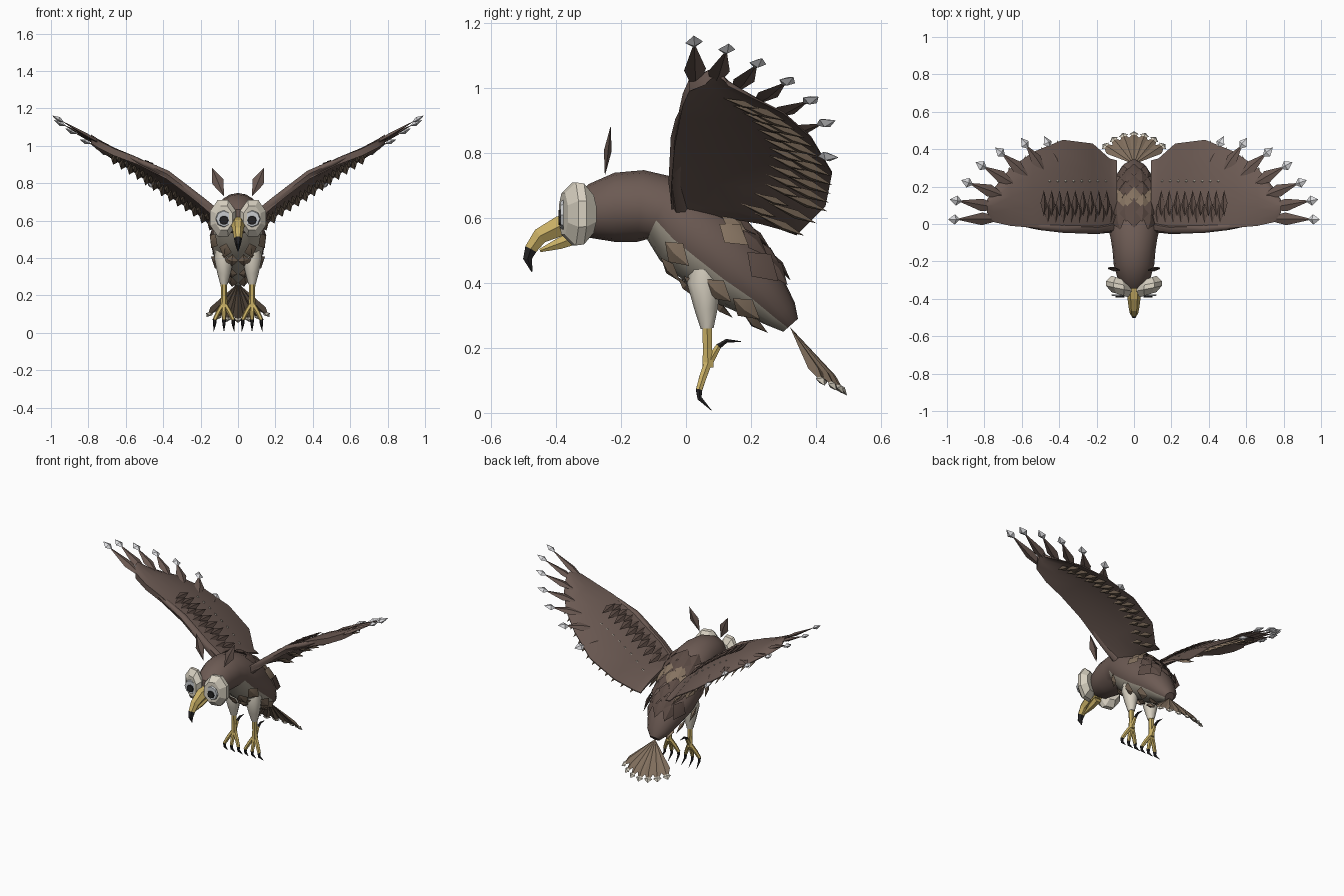
import bpy, bmesh, math
from mathutils import Vector as V

if "Cube" in bpy.data.objects:
    bpy.data.objects.remove(bpy.data.objects["Cube"])

def mat(name, r, g, b):
    m = bpy.data.materials.new(name)
    m.diffuse_color = (r, g, b, 1)
    m.use_nodes = True
    m.node_tree.nodes["Principled BSDF"].inputs["Base Color"].default_value = m.diffuse_color
    return m

BROWN = mat("brown", .150, .103, .087)
DARK = mat("dark_brown", .105, .070, .058)
TAN = mat("tan", .235, .170, .118)
STONE = mat("belly_stone", .40, .36, .29)
CREAM = mat("cream", .68, .63, .53)
YELLOW = mat("yellow", .58, .43, .13)
BLACK = mat("black", .018, .017, .018)
SILVER = mat("silver", .72, .72, .74)
GREY = mat("eye_grey", .58, .60, .62)

def finish(name, bm, mats, smooth=None, mirror=False):
    """smooth: None for flat faces, else the sharp-edge angle in degrees."""
    bmesh.ops.recalc_face_normals(bm, faces=bm.faces[:])
    me = bpy.data.meshes.new(name)
    bm.to_mesh(me)
    bm.free()
    ob = bpy.data.objects.new(name, me)
    bpy.context.collection.objects.link(ob)
    for m in mats:
        me.materials.append(m)
    if smooth:
        bpy.ops.object.select_all(action='DESELECT')
        ob.select_set(True)
        bpy.context.view_layer.objects.active = ob
        bpy.ops.object.shade_smooth_by_angle(angle=math.radians(smooth))
    if mirror:
        mod = ob.modifiers.new("mirror", 'MIRROR')
        mod.use_mirror_merge = False
    return ob

def loft(bm, rings, rule=lambda i, k: 0):
    """Skin closed rings of points and cap both ends."""
    vs = [[bm.verts.new(p) for p in r] for r in rings]
    n = len(vs[0])
    for i in range(len(vs) - 1):
        for k in range(n):
            f = bm.faces.new((vs[i][k], vs[i][(k + 1) % n], vs[i + 1][(k + 1) % n], vs[i + 1][k]))
            f.material_index = rule(i, k)
    for i, r in ((0, vs[0]), (len(vs) - 2, vs[-1])):
        bm.faces.new(r).material_index = rule(i, 0)

def tube(bm, pts, radii, sides=6, ref=(1, 0, 0), rule=lambda i, k: 0):
    pts = [V(p) for p in pts]
    rings = []
    for i, p in enumerate(pts):
        t = (pts[min(i + 1, len(pts) - 1)] - pts[max(i - 1, 0)]).normalized()
        u = V(ref)
        u = (u - t * u.dot(t)).normalized()
        w = t.cross(u)
        rings.append([p + (u * math.cos(a) + w * math.sin(a)) * radii[i]
                      for a in (2 * math.pi * k / sides for k in range(sides))])
    loft(bm, rings, rule)

def feather(bm, base, tip, normal, width, m=0, mid=.5, thick=.008):
    """Flat diamond with a raised centre."""
    base, tip, n = V(base), V(tip), V(normal)
    d = (tip - base).normalized()
    side = d.cross(n).normalized()
    n = side.cross(d)
    c = base.lerp(tip, mid)
    b, t, l, r, u, o = [bm.verts.new(p) for p in (
        base, tip, c - side * width / 2, c + side * width / 2, c + n * thick, c - n * thick)]
    for e in (u, o):
        for q in ((b, l), (l, t), (t, r), (r, b)):
            bm.faces.new((*q, e)).material_index = m

# body and neck: top point, bottom point, half width of each ring
BODY = [(-.345, .66, -.345, .57, .05), (-.30, .705, -.30, .54, .085), (-.22, .74, -.22, .527, .108),
        (-.13, .748, -.15, .527, .115), (-.03, .725, -.12, .535, .125), (.05, .685, -.08, .47, .14),
        (.12, .635, -.01, .41, .145), (.20, .56, .08, .345, .14), (.28, .455, .17, .305, .11),
        (.335, .34, .25, .27, .07), (.345, .29, .30, .25, .03)]

def lerp_row(rows, t):
    i = max(0, min(int(t), len(rows) - 2))
    return [a + (b - a) * (t - i) for a, b in zip(rows[i], rows[i + 1])]

def body_pt(t, a):
    yt, zt, yb, zb, w = lerp_row(BODY, t)
    c, h = V((0, (yt + yb) / 2, (zt + zb) / 2)), V((0, (yt - yb) / 2, (zt - zb) / 2))
    return c + h * math.cos(a) + V((w * math.sin(a), 0, 0)), c

N = 16
bm = bmesh.new()
loft(bm, [[body_pt(i, 2 * math.pi * k / N)[0] for k in range(N)] for i in range(len(BODY))],
     lambda i, k: int(i >= 4 and math.cos(2 * math.pi * (k + .5) / N) < -.5))
finish("body", bm, [BROWN, STONE], 45)

def body_feather(bm, t, a, length, width, m, lift):
    p, c = body_pt(t, a)
    d = (body_pt(t + .2, a)[0] - body_pt(t - .2, a)[0]).normalized()
    n = p - c
    n = (n - d * n.dot(d)).normalized()
    feather(bm, p - d * length / 2 + n * .004, p + d * length / 2 + n * lift, n, width, m, .45, .012)

# breast and flank feathers
bm = bmesh.new()
for t, a, l, m in [(5.4, 2.15, .105, 0), (5.5, 2.7, .095, 0), (6.4, 2.65, .095, 0), (7, 2.25, .105, 0),
                   (8, 2.3, .105, 0), (8.6, 2.8, .09, 0), (7.7, 1.0, .13, 1), (6.6, .95, .11, 0),
                   (6.2, 2.95, .08, 0), (7.4, 2.9, .08, 0)]:
    body_feather(bm, t, a, l, l * .8, m, .025)
finish("flank_feathers", bm, [TAN, DARK], 30, True)

# back scales in staggered rows
bm = bmesh.new()
for j in range(9):
    for a in ((0, .6) if j % 2 == 0 else (.3,)):
        body_feather(bm, 4.7 + j * .42, a, .11, .08, int(j in (3, 4)), .014)
finish("back_scales", bm, [DARK, TAN], 30, True)

# wings: x, leading y and z, trailing y and z
WING = [(.09, -.035, .61, .34, .55), (.13, -.045, .65, .35, .56), (.22, -.045, .72, .43, .64),
        (.38, -.035, .84, .45, .74), (.54, -.02, .92, .385, .85), (.66, -.01, .965, .30, .925),
        (.75, .01, 1.01, .19, .98), (.785, .06, 1.03, .13, 1.01)]

def wing_pt(row, s, side):
    x, yl, zl, yt, zt = row
    z = zl + (zt - zl) * s + .105 * s * (1 - s)
    return V((x, yl + (yt - yl) * s, z + side * (.016 * (1 - s) + .003)))

def wing_row(x):
    i = max(k for k in range(len(WING) - 1) if WING[k][0] <= x)
    return lerp_row(WING, i + (x - WING[i][0]) / (WING[i + 1][0] - WING[i][0]))

def on_wing(x, y, side=1):
    r = wing_row(x)
    return wing_pt(r, (y - r[1]) / (r[3] - r[1]), side)

S = [0, .12, .3, .5, .7, .87, 1]
bm = bmesh.new()
loft(bm, [[wing_pt(r, s, 1) for s in S] + [wing_pt(r, s, -1) for s in S[::-1]] for r in WING])
finish("wing", bm, [BROWN], 45, True)

# leading edge arm
bm = bmesh.new()
tube(bm, [(.07, -.01, .60), (.2, -.03, .71), (.38, -.025, .85), (.5, -.015, .905), (.62, -.005, .955)],
     [.03, .024, .022, .018, .004], 6, (0, 1, 0))
finish("wing_arm", bm, [BROWN], 60, True)

# primary flight feathers with pale tips
UP = (-.6, -.1, .8)
bm = bmesh.new()
for base, tip in [((.68, .03), (.955, .025, 1.14)), ((.69, .08), (.945, .125, 1.118)),
                  ((.67, .14), (.885, .22, 1.075)), ((.62, .20), (.81, .31, 1.02)),
                  ((.55, .24), (.71, .38, .962)), ((.47, .27), (.58, .425, .892)),
                  ((.38, .27), (.46, .43, .79))]:
    b, t = on_wing(*base, 0), V(tip)
    d = (t - b).normalized()
    feather(bm, b, t, UP, .068, 0, .48, .011)
    feather(bm, t - d * .03, t + d * .045, UP, .055, 1, .45, .014)
finish("primary_feathers", bm, [BROWN, SILVER], 30, True)

# upper coverts, and a row of tiny pale quill tips
bm = bmesh.new()
for row, (y0, y1) in enumerate([(.005, .11), (.04, .18)]):
    for i in range(9):
        x = .125 + .042 * i + .021 * row
        o = V((0, 0, .006 + .004 * row))
        feather(bm, on_wing(x, y0) + o, on_wing(x, y1) + o * 1.5, UP, .045, 0, .5, .008)
for i in range(8):
    p = on_wing(.15 + .043 * i, .23)
    feather(bm, p - V((.008, 0, 0)), p + V((.008, 0, .01)), (0, 0, 1), .014, 1, .5, .005)
finish("upper_coverts", bm, [DARK, CREAM], 30, True)

# tan feathers along the underside of the trailing edge
bm = bmesh.new()
for i in range(13):
    x = .14 + .043 * i
    yt = wing_row(x)[3]
    feather(bm, on_wing(x, yt - .15, -1), on_wing(x, yt, -1) + V((.012, .005, -.02)), UP, .042, 0, .6, .008)
    feather(bm, on_wing(x + .02, yt - .19, -1), on_wing(x + .02, yt - .08, -1) + V((.01, 0, -.016)),
            UP, .036, 0, .6, .008)
finish("under_coverts", bm, [TAN], 30, True)

# tail: cupped fan with cream tips
bm = bmesh.new()
root, down, nrm = V((0, .32, .265)), V((0, .64, -.768)), V((0, .768, .64))
for i in range(-3, 4):
    a = math.radians(13 * i)
    d = V((math.sin(a), 0, 0)) + down * math.cos(a) - nrm * (.014 * i * i)
    d.normalize()
    tip = root + d * (.27 - .002 * abs(i))
    n = nrm + V((.2 * i, 0, 0))
    feather(bm, root, tip, n, .066, 0, .76, .012)
    feather(bm, tip - d * .042, tip + d * .005, n, .05, 1, .5, .011)
finish("tail", bm, [TAN, CREAM], 30)

# facial discs: faceted plates with a wide rim
bm = bmesh.new()
rings = []
for y, r, x in [(-.378, .66, .075), (-.345, 1, .08), (-.32, .97, .083), (-.29, .6, .08)]:
    rings.append([V((x + .074 * r * math.cos(a), y + .015 * math.cos(a), .613 + .105 * r * math.sin(a)))
                  for a in (math.pi * (k + .5) / 4 for k in range(8))])
loft(bm, rings)
finish("facial_disc", bm, [CREAM], None, True)

# eyes: thin plates
for name, r, y, z, m in [("eye", .046, -.382, .61, GREY), ("pupil", .025, -.389, .602, BLACK)]:
    bm = bmesh.new()
    tube(bm, [(.075, y + .005, z), (.075, y - .004, z)], [r, r * .9], 8)
    finish(name, bm, [m], None, True)

# ear tufts
bm = bmesh.new()
feather(bm, (.075, -.25, .73), (.14, -.232, .885), (0, -1, 0), .065, 0, .5, .012)
finish("ear_tuft", bm, [BROWN], 30, True)

# beak with dark hook
bm = bmesh.new()
tube(bm, [(0, -.33, .585), (0, -.39, .575), (0, -.45, .545), (0, -.478, .505), (0, -.488, .475), (0, -.475, .435)],
     [.042, .036, .028, .022, .016, .002], rule=lambda i, k: int(i >= 3))
tube(bm, [(0, -.33, .545), (0, -.39, .522), (0, -.45, .5)], [.026, .02, .006])
finish("beak", bm, [YELLOW, BLACK])

# thighs
bm = bmesh.new()
tube(bm, [(.075, .06, .46), (.075, .055, .40), (.075, .062, .32), (.075, .065, .26)], [.045, .052, .036, .02], 8)
finish("thigh", bm, [CREAM], 60, True)

# legs, toes and claws
bm = bmesh.new()
tube(bm, [(.075, .065, .28), (.075, .066, .2), (.075, .068, .14)], [.018, .016, .02])
claw = lambda i, k: int(i >= 2)
for dx in (-.05, 0, .05):
    x = .075 + dx
    tube(bm, [(.075, .07, .16), (.075 + dx * .6, .052, .11), (x, .04, .07), (x, .042, .045), (x + dx * .1, .078, .008)],
         [.014, .013, .011, .008, .001], rule=claw)
tube(bm, [(.075, .068, .15), (.075, .085, .18), (.075, .1, .205), (.075, .125, .222), (.075, .17, .22)],
     [.014, .013, .010, .007, .001], rule=claw)
finish("leg", bm, [YELLOW, BLACK], None, True)
